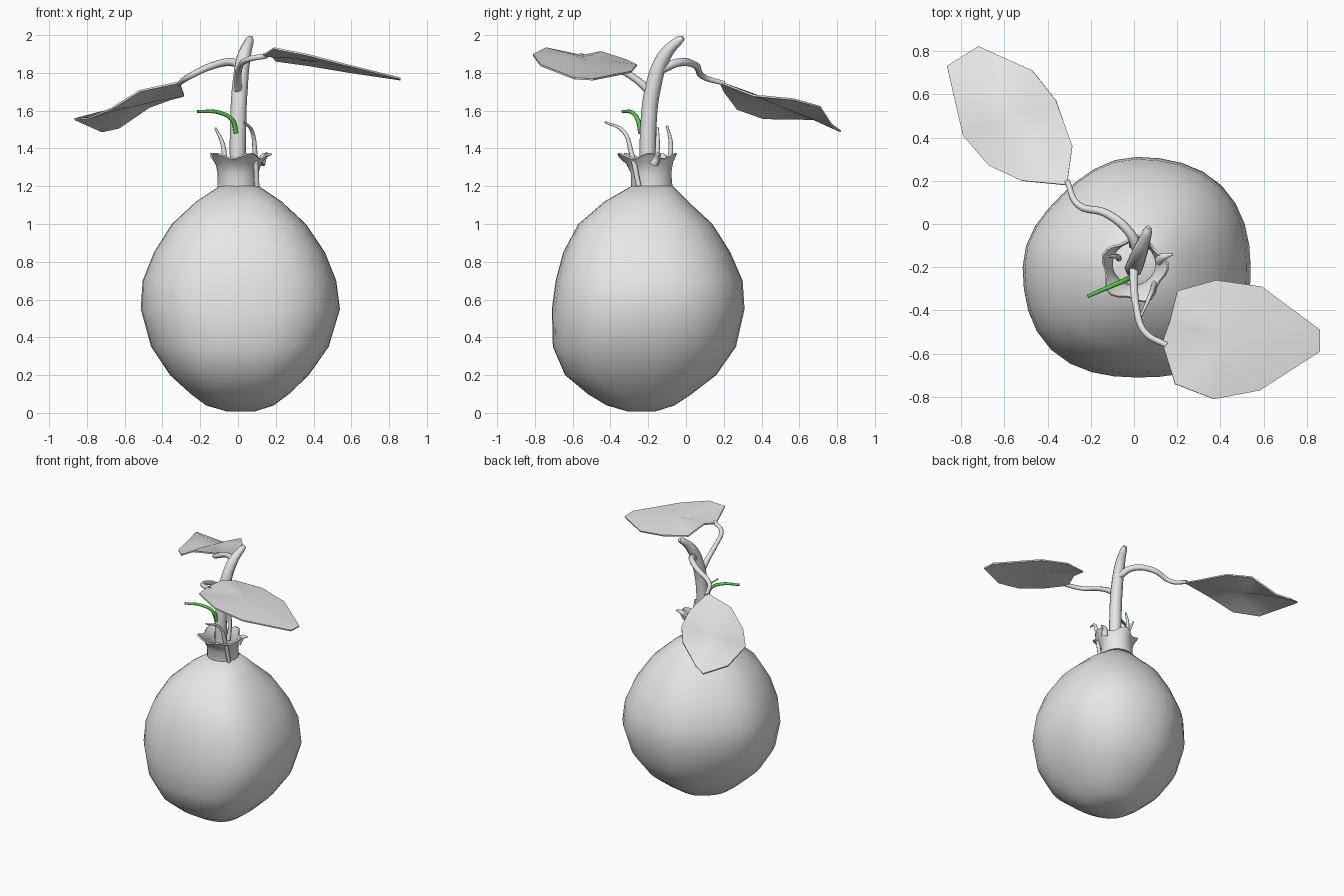
import bpy
import bmesh
import math
from mathutils import Vector

default_cube = bpy.data.objects.get("Cube")
if default_cube:
    bpy.data.objects.remove(default_cube, do_unlink=True)


def make_material(name, colour):
    material = bpy.data.materials.new(name)
    material.use_nodes = True
    material.diffuse_color = colour
    material.node_tree.nodes["Principled BSDF"].inputs["Base Color"].default_value = colour
    return material


pale_grey = make_material("pale grey", (0.8, 0.8, 0.8, 1))
fresh_green = make_material("fresh green", (0.09, 0.6, 0.07, 1))


def activate(obj):
    bpy.ops.object.select_all(action="DESELECT")
    obj.select_set(True)
    bpy.context.view_layer.objects.active = obj


def finish(bm, name, material, smooth_angle, thickness=0):
    """Turn a bmesh into a shaded object, optionally with a shell thickness."""
    bmesh.ops.recalc_face_normals(bm, faces=bm.faces)
    mesh = bpy.data.meshes.new(name)
    bm.to_mesh(mesh)
    bm.free()
    mesh.materials.append(material)
    obj = bpy.data.objects.new(name, mesh)
    bpy.context.collection.objects.link(obj)
    activate(obj)
    if thickness:
        shell = obj.modifiers.new("shell", "SOLIDIFY")
        shell.thickness = thickness
        shell.offset = 0
        bpy.ops.object.modifier_apply(modifier=shell.name)
    bpy.ops.object.shade_smooth_by_angle(angle=math.radians(smooth_angle))
    return obj


def bridge(bm, rings):
    """Skin a stack of closed rings with quads."""
    for lower, upper in zip(rings, rings[1:]):
        count = len(lower)
        for i in range(count):
            j = (i + 1) % count
            bm.faces.new((lower[i], lower[j], upper[j], upper[i]))


def tube(name, points, radii, material=pale_grey):
    """Sweep a round section along a smooth path, tapering by the radii."""
    curve = bpy.data.curves.new(name, "CURVE")
    curve.dimensions = "3D"
    curve.bevel_depth = 1
    curve.bevel_resolution = 2
    curve.resolution_u = 5
    curve.use_fill_caps = True
    spline = curve.splines.new("BEZIER")
    spline.bezier_points.add(len(points) - 1)
    for i, (knot, place) in enumerate(zip(spline.bezier_points, points)):
        knot.co = place
        knot.handle_left_type = knot.handle_right_type = "AUTO"
        along = i / (len(points) - 1) * (len(radii) - 1)
        first = min(int(along), len(radii) - 2)
        knot.radius = radii[first] + (radii[first + 1] - radii[first]) * (along - first)
    obj = bpy.data.objects.new(name, curve)
    bpy.context.collection.objects.link(obj)
    curve.materials.append(material)
    activate(obj)
    bpy.ops.object.convert(target="MESH")
    bpy.ops.object.shade_smooth_by_angle(angle=math.radians(50))
    return bpy.context.object


def leaf(name, outline, lift):
    """Faceted blade: outline, a half-size inner ring and a centre point."""
    bm = bmesh.new()
    edge = [Vector(p) for p in outline]
    centre = sum(edge, Vector()) / len(edge) + Vector((0, 0, lift))
    outer = [bm.verts.new(p) for p in edge]
    inner = [bm.verts.new(p.lerp(centre, 0.5) + Vector((0, 0, lift / 2))) for p in edge]
    bridge(bm, [outer, inner])
    middle = bm.verts.new(centre)
    for i, vert in enumerate(inner):
        bm.faces.new((vert, inner[(i + 1) % len(inner)], middle))
    return finish(bm, name, pale_grey, 40, 0.01)


# Round fruit: height, then left, right, front and back reach of each ring
body_rings = [
    (0.008, -0.06, 0.09, -0.31, -0.16),
    (0.04, -0.17, 0.19, -0.42, -0.06),
    (0.1, -0.25, 0.27, -0.52, 0.03),
    (0.2, -0.36, 0.375, -0.64, 0.16),
    (0.35, -0.46, 0.48, -0.705, 0.265),
    (0.55, -0.515, 0.54, -0.71, 0.31),
    (0.7, -0.505, 0.52, -0.69, 0.3),
    (0.85, -0.445, 0.46, -0.65, 0.235),
    (1.0, -0.35, 0.36, -0.57, 0.14),
    (1.12, -0.22, 0.23, -0.43, 0.01),
    (1.2, -0.1, 0.11, -0.29, -0.07),
]
# Corner fullness: back left-hand, back right-hand, front right-hand, front left-hand
corner_bulge = (0.05, -0.07, 0.06, 0.09)
SIDES = 32
bm = bmesh.new()
rings = []
for z, left, right, front, back in body_rings:
    ring = []
    for i in range(SIDES):
        angle = math.tau * i / SIDES
        c, s = math.cos(angle), math.sin(angle)
        bulge = 1 + corner_bulge[i * 4 // SIDES] * math.sin(2 * angle) ** 2
        x = (left + right) / 2 + (right - left) / 2 * c * bulge
        y = (front + back) / 2 + (back - front) / 2 * s * bulge
        ring.append(bm.verts.new((x, y, z)))
    rings.append(ring)
bridge(bm, rings)
bm.faces.new(rings[0])
bm.faces.new(rings[-1])
finish(bm, "fruit_body", pale_grey, 60)

# Flaring collar around the stem, with a gently wavy rim leaning forward
bm = bmesh.new()
rings = []
for z, radius, centre_y, wave in [
    (1.185, 0.105, -0.18, 0),
    (1.27, 0.103, -0.185, 0),
    (1.32, 0.117, -0.195, 0.005),
    (1.36, 0.145, -0.21, 0.015),
]:
    ring = []
    for i in range(30):
        angle = math.tau * i / 30
        lobe = wave * math.cos(5 * angle - 0.6)
        r = radius + lobe
        ring.append(bm.verts.new((r * math.cos(angle), r * math.sin(angle) + centre_y, z + lobe)))
    rings.append(ring)
bridge(bm, rings)
finish(bm, "collar", pale_grey, 40, 0.01)

# Curled strips rising from the collar
tube("front_strip", [(0.1, -0.25, 1.2), (0.09, -0.29, 1.38), (0.075, -0.33, 1.49), (0.03, -0.43, 1.54)],
     (0.014, 0.013, 0.005))
tube("side_strip", [(-0.07, -0.16, 1.3), (-0.08, -0.15, 1.42), (-0.12, -0.15, 1.51)],
     (0.014, 0.012, 0.006))
tube("back_strip", [(-0.01, -0.1, 1.28), (-0.01, -0.08, 1.42), (-0.01, -0.1, 1.52)],
     (0.014, 0.012, 0.006))
tube("left_tip", [(0.12, -0.17, 1.32), (0.14, -0.15, 1.36), (0.18, -0.14, 1.37)],
     (0.025, 0.018, 0.004))

# Main stem
tube("stem", [(0, -0.2, 1.19), (0, -0.2, 1.5), (0.01, -0.175, 1.72), (0.03, -0.12, 1.88),
              (0.06, -0.04, 1.97), (0.067, -0.015, 1.985)],
     (0.042, 0.043, 0.042, 0.037, 0.024, 0.014))

# Leaf stalks
tube("front_stalk", [(0, -0.19, 1.7), (0, -0.27, 1.77), (0.01, -0.38, 1.83),
                     (0.05, -0.5, 1.87), (0.15, -0.56, 1.89)],
     (0.022, 0.016, 0.015))
tube("back_stalk", [(0.02, -0.13, 1.82), (-0.02, -0.04, 1.855), (-0.13, 0.05, 1.84),
                    (-0.26, 0.09, 1.78), (-0.31, 0.2, 1.745)],
     (0.025, 0.019, 0.013))

# Leaf blades
leaf("front_leaf", [
    (0.13, -0.55, 1.89), (0.165, -0.45, 1.91), (0.2, -0.31, 1.865), (0.38, -0.26, 1.84),
    (0.59, -0.29, 1.805), (0.86, -0.49, 1.765), (0.86, -0.59, 1.77),
    (0.58, -0.77, 1.84), (0.37, -0.81, 1.895), (0.19, -0.74, 1.93),
], 0.012)
leaf("back_leaf", [
    (-0.31, 0.18, 1.75), (-0.285, 0.36, 1.68), (-0.36, 0.57, 1.66),
    (-0.47, 0.71, 1.62), (-0.63, 0.78, 1.51), (-0.72, 0.82, 1.49), (-0.865, 0.73, 1.555),
    (-0.79, 0.41, 1.56), (-0.67, 0.27, 1.61), (-0.52, 0.2, 1.705),
], 0.01)

# Green tendril
tube("tendril", [(-0.01, -0.24, 1.48), (-0.03, -0.255, 1.55), (-0.1, -0.285, 1.59), (-0.215, -0.335, 1.595)],
     (0.012, 0.012, 0.008), fresh_green)
